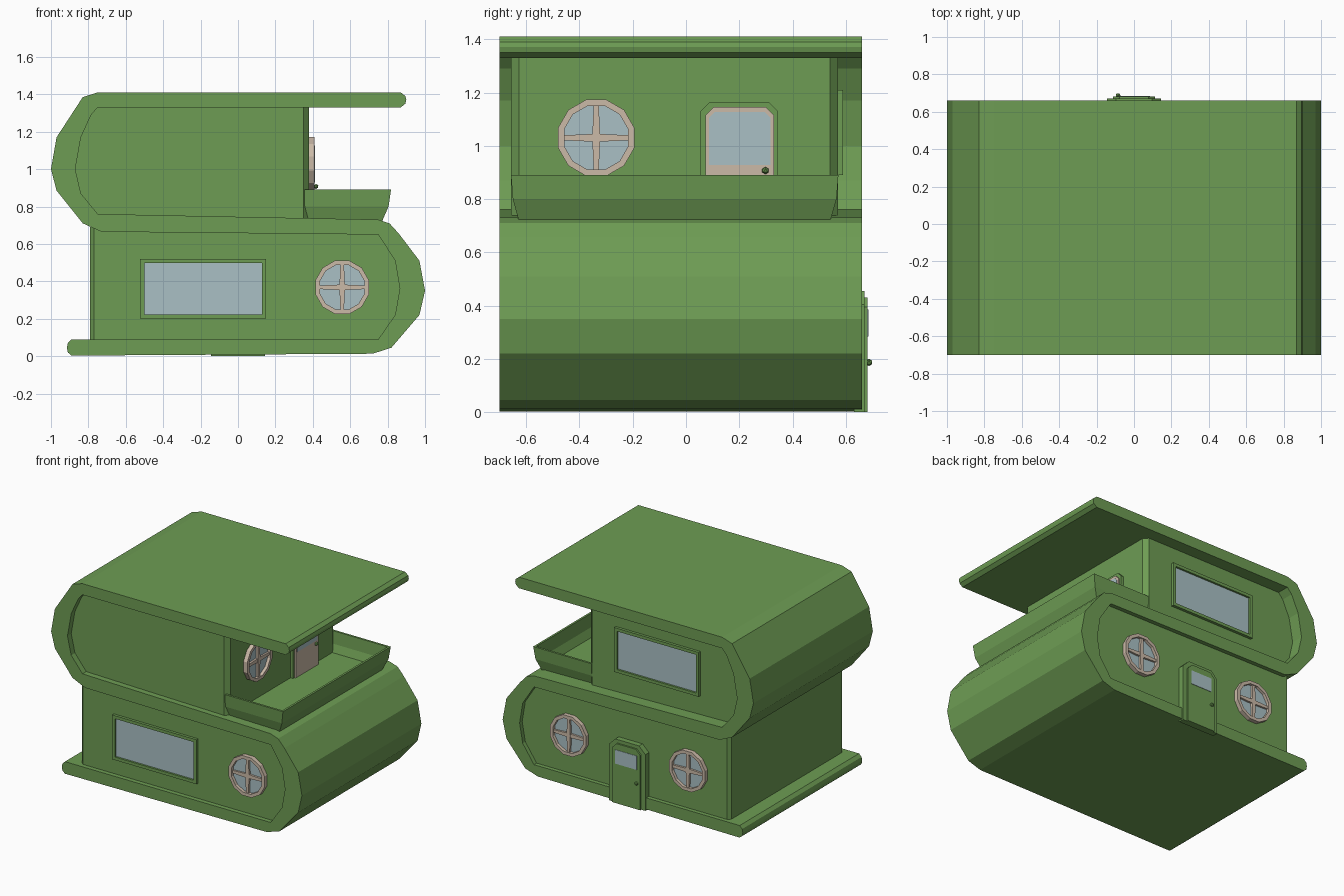
import bpy, bmesh, math
from mathutils import Matrix, Vector

if "Cube" in bpy.data.objects:
    bpy.data.objects.remove(bpy.data.objects["Cube"])


def material(name, rgb):
    m = bpy.data.materials.new(name)
    m.diffuse_color = (*rgb, 1)
    m.use_nodes = True
    m.node_tree.nodes["Principled BSDF"].inputs["Base Color"].default_value = m.diffuse_color
    return m


GREEN = material("leaf green", (0.155, 0.335, 0.088))
BEIGE = material("beige trim", (0.60, 0.49, 0.39))
GLASS = material("pale blue glass", (0.40, 0.53, 0.56))


def finish(bm, name, mat):
    bmesh.ops.recalc_face_normals(bm, faces=bm.faces)
    me = bpy.data.meshes.new(name)
    bm.to_mesh(me)
    bm.free()
    me.materials.append(mat)
    ob = bpy.data.objects.new(name, me)
    bpy.context.collection.objects.link(ob)
    return ob


def prism(pts, a, b, frame, bm=None):
    """Extrude a 2D outline from depth a to depth b in a wall frame."""
    bm = bm or bmesh.new()
    lo = [bm.verts.new(frame @ Vector((u, v, a))) for u, v in pts]
    hi = [bm.verts.new(frame @ Vector((u, v, b))) for u, v in pts]
    bm.faces.new(lo[::-1])
    bm.faces.new(hi)
    for i in range(len(pts)):
        j = (i + 1) % len(pts)
        bm.faces.new((lo[i], lo[j], hi[j], hi[i]))
    return bm


def loft(loops, cap_start=False, cap_end=False, closed=False):
    bm = bmesh.new()
    rows = [[bm.verts.new(p) for p in loop] for loop in loops]
    pairs = list(zip(rows, rows[1:])) + ([(rows[-1], rows[0])] if closed else [])
    for p, q in pairs:
        for i in range(len(p)):
            j = (i + 1) % len(p)
            bm.faces.new((p[i], p[j], q[j], q[i]))
    if cap_start:
        bm.faces.new(rows[0][::-1])
    if cap_end:
        bm.faces.new(rows[-1])
    return bm


def ring(outer, inner, depth, frame):
    at = lambda pts, d: [frame @ Vector((u, v, d)) for u, v in pts]
    return loft([at(outer, -0.005), at(outer, depth), at(inner, depth), at(inner, -0.005)], closed=True)


def rect(u0, u1, v0, v1):
    return [(u0, v0), (u1, v0), (u1, v1), (u0, v1)]


def arch(u0, u1, v0, v1, c):
    """Rectangle with cut top corners."""
    return [(u0, v0), (u1, v0), (u1, v1 - c), (u1 - c, v1), (u0 + c, v1), (u0, v1 - c)]


def disc(u, v, r, n=12):
    return [(u + r * math.cos((i + .5) * math.tau / n), v + r * math.sin((i + .5) * math.tau / n)) for i in range(n)]


def wall_frame(u, n, origin):
    u, n, v = Vector(u), Vector(n), Vector((0, 0, 1))
    m = Matrix((u, v, n)).transposed().to_4x4()
    m.translation = n * origin
    return m


# Wall frames: (sideways, up, outward)
ZERO = wall_frame((1, 0, 0), (0, -1, 0), 0)
FRONT_LOW = wall_frame((1, 0, 0), (0, -1, 0), 0.667)
BACK_LOW = wall_frame((-1, 0, 0), (0, 1, 0), 0.63)
BACK_UP = wall_frame((-1, 0, 0), (0, 1, 0), 0.57)
RIGHT_UP = wall_frame((0, 1, 0), (1, 0, 0), 0.38)

# S-shaped shell: roof, left curve, middle slab, right curve, base
left_outer = [(-0.75, 1.41), (-0.83, 1.385), (-0.97, 1.17), (-1, 1.0), (-0.97, 0.885), (-0.83, 0.71), (-0.73, 0.665)]
left_inner = [(-0.75, 1.33), (-0.785, 1.29), (-0.84, 1.17), (-0.87, 1.0), (-0.84, 0.87), (-0.75, 0.76)]
right_outer = [(0.75, 0.73), (0.81, 0.71), (0.86, 0.655), (0.97, 0.51), (1, 0.35), (0.97, 0.22), (0.82, 0.045), (0.72, 0.013)]
right_inner = [(0.75, 0.65), (0.84, 0.51), (0.865, 0.36), (0.84, 0.22), (0.75, 0.09)]
roof_tip = [(0.87, 1.33), (0.895, 1.35), (0.90, 1.37), (0.895, 1.39), (0.87, 1.41)]
base_tip = [(-0.89, 0.09), (-0.91, 0.07), (-0.915, 0.045), (-0.91, 0.02), (-0.89, 0.003)]
outline = roof_tip + left_outer + right_inner + base_tip + right_outer[::-1] + left_inner[::-1]
finish(prism(outline, -0.66, 0.70, ZERO), "curved_shell", GREEN)


# Rooms filling the two bays, with cut corners at the open end
def room(name, pts, back, front, end, cut):
    bm = prism(pts, -back, front, ZERO)
    edges = [e for e in bm.edges if all(abs(v.co.x - end) < 1e-4 for v in e.verts)
             and abs(e.verts[0].co.y - e.verts[1].co.y) < 1e-4]
    bmesh.ops.bevel(bm, geom=edges, offset=cut, segments=1, affect='EDGES')
    finish(bm, name, GREEN)


room("upper_room", [(0.38, 1.35)] + [(x - 0.01, z) for x, z in left_inner] + [(0.38, 0.70)], 0.57, 0.657, 0.38, 0.03)
room("lower_room", [(-0.79, 0.69)] + [(x + 0.01, z) for x, z in right_inner] + [(-0.79, 0.06)], 0.63, 0.667, -0.79, 0.02)


# Balcony tub with flared thin sides
def level(x1, y0, y1, z, x0=0.355):
    return [(x0, y0, z), (x1, y0, z), (x1, y1, z), (x0, y1, z)]


finish(loft([level(0.77, -0.628, 0.542, 0.72, 0.375), level(0.805, -0.65, 0.565, 0.80),
             level(0.818, -0.657, 0.572, 0.89), level(0.803, -0.642, 0.557, 0.89),
             level(0.79, -0.636, 0.551, 0.80), level(0.765, -0.618, 0.532, 0.745)],
            True, True), "balcony", GREEN)


# Round windows with cross bars
def round_window(name, frame, u, v, r=0.148):
    finish(ring(disc(u, v, r), disc(u, v, r - 0.024), 0.03, frame), name + "_rim", BEIGE)
    finish(prism(disc(u, v, r - 0.02), 0.0, 0.008, frame), name + "_glass", GLASS)
    k, w, m = r - 0.015, 0.009, 0.015
    bm = bmesh.new()
    prism([(u - w, v - k), (u + w, v - k), (u + m, v), (u + w, v + k), (u - w, v + k), (u - m, v)], 0, 0.024, frame, bm)
    prism([(u - k, v - w), (u, v - m), (u + k, v - w), (u + k, v + w), (u, v + m), (u - k, v + w)], 0, 0.022, frame, bm)
    finish(bm, name + "_bars", BEIGE)


round_window("front_round_window", FRONT_LOW, 0.557, 0.368)
round_window("back_round_window_a", BACK_LOW, -0.48, 0.37)
round_window("back_round_window_b", BACK_LOW, 0.47, 0.37)
round_window("balcony_round_window", RIGHT_UP, -0.337, 1.03)


# Wide windows
def wide_window(name, frame, u0, u1, v0, v1):
    t = 0.022
    finish(ring(rect(u0, u1, v0, v1), rect(u0 + t, u1 - t, v0 + t, v1 - t), 0.02, frame), name + "_frame", GREEN)
    finish(prism(rect(u0 + t, u1 - t, v0 + t, v1 - t), 0, 0.006, frame), name + "_glass", GLASS)


wide_window("front_wide_window", FRONT_LOW, -0.523, 0.15, 0.20, 0.52)
wide_window("back_wide_window", BACK_UP, -0.16, 0.513, 0.89, 1.21)


def knob(name, frame, u, v, d):
    bm = bmesh.new()
    bmesh.ops.create_icosphere(bm, subdivisions=1, radius=0.014,
                               matrix=Matrix.Translation(frame @ Vector((u, v, d))))
    finish(bm, name, GREEN)


# Back door
finish(prism(arch(-0.145, 0.145, 0, 0.455, 0.05), 0, 0.04, BACK_LOW), "back_door_frame", GREEN)
finish(prism(arch(-0.112, 0.112, 0, 0.43, 0.035), 0, 0.052, BACK_LOW), "back_door", GREEN)
finish(prism(rect(-0.085, 0.085, 0.285, 0.385), 0.05, 0.055, BACK_LOW), "back_door_glass", GLASS)
knob("back_door_knob", BACK_LOW, 0.085, 0.187, 0.057)

# Balcony door
finish(prism(arch(0.055, 0.345, 0.72, 1.165, 0.035), 0, 0.02, RIGHT_UP), "balcony_door_frame", GREEN)
finish(prism(arch(0.073, 0.33, 0.72, 1.145, 0.03), 0, 0.03, RIGHT_UP), "balcony_door", BEIGE)
finish(prism(arch(0.086, 0.317, 0.928, 1.127, 0.022), 0.028, 0.033, RIGHT_UP), "balcony_door_glass", GLASS)
knob("balcony_door_knob", RIGHT_UP, 0.298, 0.907, 0.037)
